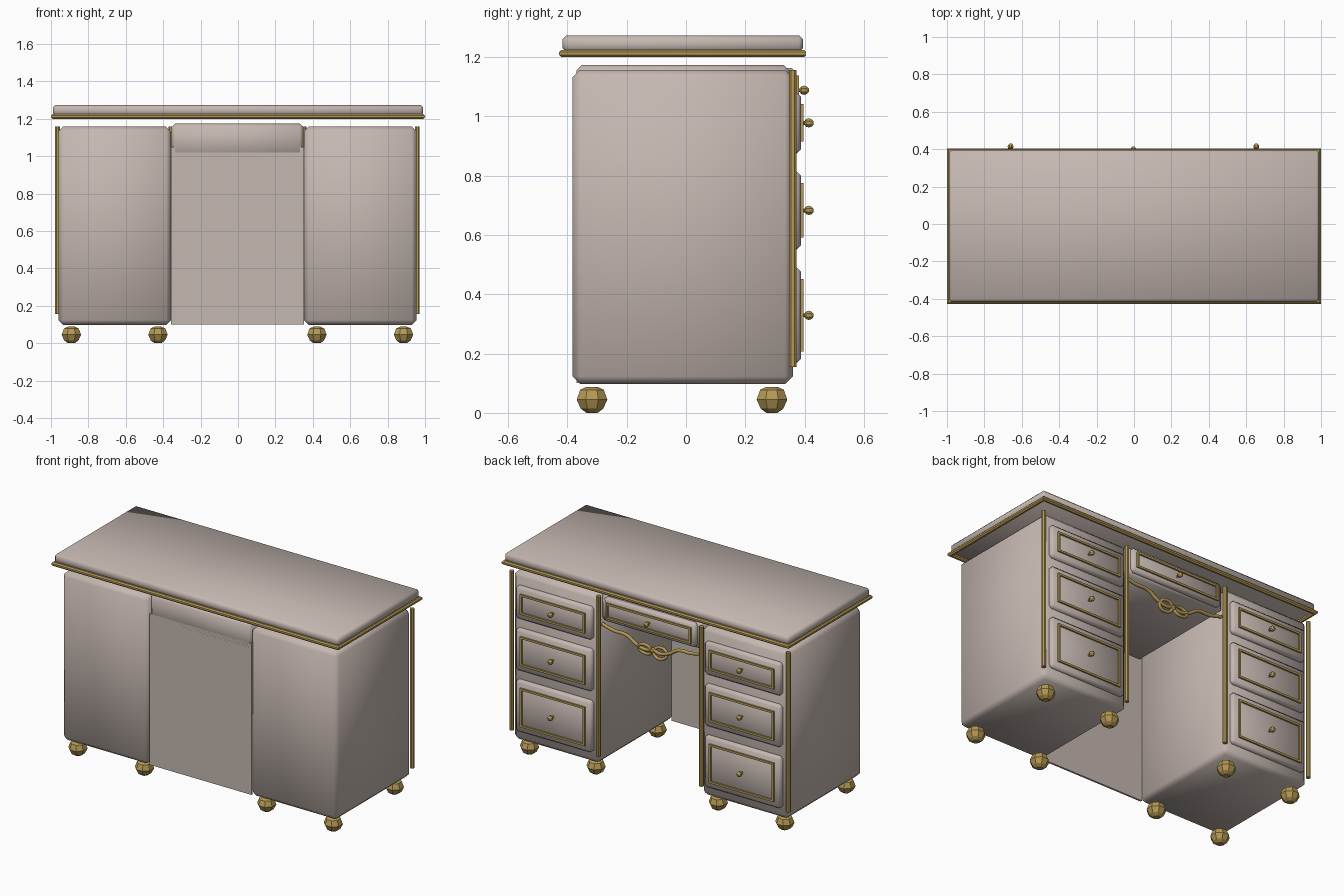
import bpy, bmesh, math
from mathutils import Matrix, Vector

if "Cube" in bpy.data.objects:
    bpy.data.objects.remove(bpy.data.objects["Cube"])

CX = -0.003  # centre line of the base


def material(name, rgb):
    m = bpy.data.materials.new(name)
    m.diffuse_color = (*rgb, 1)
    m.use_nodes = True
    m.node_tree.nodes["Principled BSDF"].inputs["Base Color"].default_value = m.diffuse_color
    return m


PAINT = material("warm_grey_paint", (0.56, 0.48, 0.44))
GOLD = material("antique_gold", (0.46, 0.32, 0.09))


def finish(name, bm, mat, smooth):
    bmesh.ops.recalc_face_normals(bm, faces=bm.faces)
    for f in bm.faces:
        f.smooth = smooth
    me = bpy.data.meshes.new(name)
    bm.to_mesh(me)
    bm.free()
    me.materials.append(mat)
    ob = bpy.data.objects.new(name, me)
    bpy.context.collection.objects.link(ob)
    return ob


def box(name, lo, hi, bevel=0.0):
    """Chamfered, smooth-shaded block between two corners."""
    lo, hi = Vector(lo), Vector(hi)
    bm = bmesh.new()
    bmesh.ops.create_cube(bm, size=1, matrix=Matrix.Translation((lo + hi) / 2)
                          @ Matrix.Diagonal((*(hi - lo), 1)))
    if bevel:
        bmesh.ops.bevel(bm, geom=bm.edges[:], offset=bevel, segments=1,
                        profile=0.5, affect='EDGES')
    return finish(name, bm, PAINT, bool(bevel))


def frame(name, centre, half_u, half_v, radius, sides, upright):
    """Mitred rectangular moulding, lying flat or standing upright."""
    bm = bmesh.new()
    rings = []
    for su, sv in ((1, 1), (-1, 1), (-1, -1), (1, -1)):
        ring = []
        for i in range(sides):
            a = 2 * math.pi * (i + 0.5) / sides
            d, h = radius * math.cos(a), radius * math.sin(a)
            u, v = su * (half_u + d), sv * (half_v + d)
            off = Vector((u, h, v)) if upright else Vector((u, v, h))
            ring.append(bm.verts.new(Vector(centre) + off))
        rings.append(ring)
    for k in range(4):
        r, s = rings[k], rings[(k + 1) % 4]
        for i in range(sides):
            j = (i + 1) % sides
            bm.faces.new((r[i], r[j], s[j], s[i]))
    return finish(name, bm, GOLD, False)


def lathe(name, loc, profile, sides=8, axis='Z'):
    """Turned part from (radius, height) pairs."""
    bm = bmesh.new()
    rings = []
    for r, h in profile:
        ring = []
        for i in range(sides):
            a = 2 * math.pi * (i + 0.5) / sides
            x, y = r * math.cos(a), r * math.sin(a)
            p = Vector((x, y, h)) if axis == 'Z' else Vector((x, h, y))
            ring.append(bm.verts.new(Vector(loc) + p))
        rings.append(ring)
    for r, s in zip(rings, rings[1:]):
        for i in range(sides):
            j = (i + 1) % sides
            bm.faces.new((r[i], r[j], s[j], s[i]))
    bm.faces.new(rings[0])
    bm.faces.new(rings[-1])
    return finish(name, bm, GOLD, False)


def tube(name, points, radius, cyclic=False):
    """Smooth wire through points."""
    cu = bpy.data.curves.new(name, 'CURVE')
    cu.dimensions = '3D'
    cu.bevel_depth = radius
    cu.bevel_resolution = 2
    cu.resolution_u = 5
    cu.use_fill_caps = True
    sp = cu.splines.new('BEZIER')
    sp.bezier_points.add(len(points) - 1)
    for bp, p in zip(sp.bezier_points, points):
        bp.co = p
        bp.handle_left_type = bp.handle_right_type = 'AUTO'
    sp.use_cyclic_u = cyclic
    cu.materials.append(GOLD)
    ob = bpy.data.objects.new(name, cu)
    bpy.context.collection.objects.link(ob)
    return ob


KNOB = [(0.007, -0.015), (0.007, 0.0), (0.014, 0.005), (0.017, 0.014),
        (0.014, 0.023), (0.006, 0.03)]
FOOT = [(0.02, 0.0), (0.041, 0.014), (0.056, 0.045), (0.043, 0.078), (0.02, 0.088)]


def drawer(name, x, z, half_w, half_h, inset, y):
    """Raised front with a gilt frame and a knob; y is the front surface."""
    box(name + "_front", (x - half_w, y - 0.045, z - half_h),
        (x + half_w, y, z + half_h), 0.014)
    frame(name + "_frame", (x, y + 0.003, z), half_w - inset, half_h - inset,
          0.009, 4, True)
    lathe(name + "_knob", (x, y + 0.013, z), KNOB, axis='Y')


# Desk top and the moulding under its edge
box("desk_top", (-0.99, -0.417, 1.216), (0.99, 0.395, 1.273), 0.014)
frame("desk_top_moulding", (0, -0.0115, 1.212), 0.986, 0.404, 0.0135, 8, False)

# Two pedestals with rods, drawers and feet
for side, s in (("left", -1), ("right", 1)):
    xs = sorted((CX + s * 0.355, CX + s * 0.958))
    box(side + "_pedestal", (xs[0], -0.383, 0.097), (xs[1], 0.36, 1.157), 0.026)
    for where, dx in (("inner", 0.357), ("outer", 0.962)):
        lathe(f"{side}_{where}_rod", (CX + s * dx, 0.36, 0),
              [(0.0135, 0.155), (0.0135, 1.157)])
    for row, z, hh in (("top", 0.978, 0.103), ("middle", 0.683, 0.132),
                       ("bottom", 0.329, 0.162)):
        drawer(f"{side}_{row}_drawer", CX + s * 0.657, z, 0.265, hh, 0.046, 0.387)
    for fx, dx in (("inner", 0.425), ("outer", 0.888)):
        for fy, y in (("front", -0.317), ("back", 0.29)):
            lathe(f"{side}_{fx}_{fy}_foot", (CX + s * dx, y, 0), FOOT)

# Centre drawer case, its front and the modesty panel
box("centre_case", (CX - 0.352, -0.37, 1.0), (CX + 0.352, 0.348, 1.173), 0.018)
drawer("centre_drawer", CX, 1.088, 0.32, 0.075, 0.032, 0.371)
box("modesty_panel", (CX - 0.355, -0.37, 0.1), (CX + 0.355, -0.358, 1.05))

# Gilt scroll under the centre drawer
Y = 0.335
for side, s in (("left", -1), ("right", 1)):
    arm = [(0.35, 0.975), (0.27, 0.955), (0.18, 0.95), (0.11, 0.91), (0.04, 0.895), (0, 0.915)]
    tube(side + "_scroll_arm", [(CX + s * x, Y, z) for x, z in arm], 0.0105)
    ring = [(CX + s * 0.052 + 0.046 * math.cos(a), Y + 0.008 * s * math.sin(a),
             0.897 + 0.032 * math.sin(a))
            for a in (i * math.pi / 4 for i in range(8))]
    tube(side + "_scroll_loop", ring, 0.0095, True)
lathe("scroll_knot", (CX, Y - 0.014, 0.9), KNOB, axis='Y')
